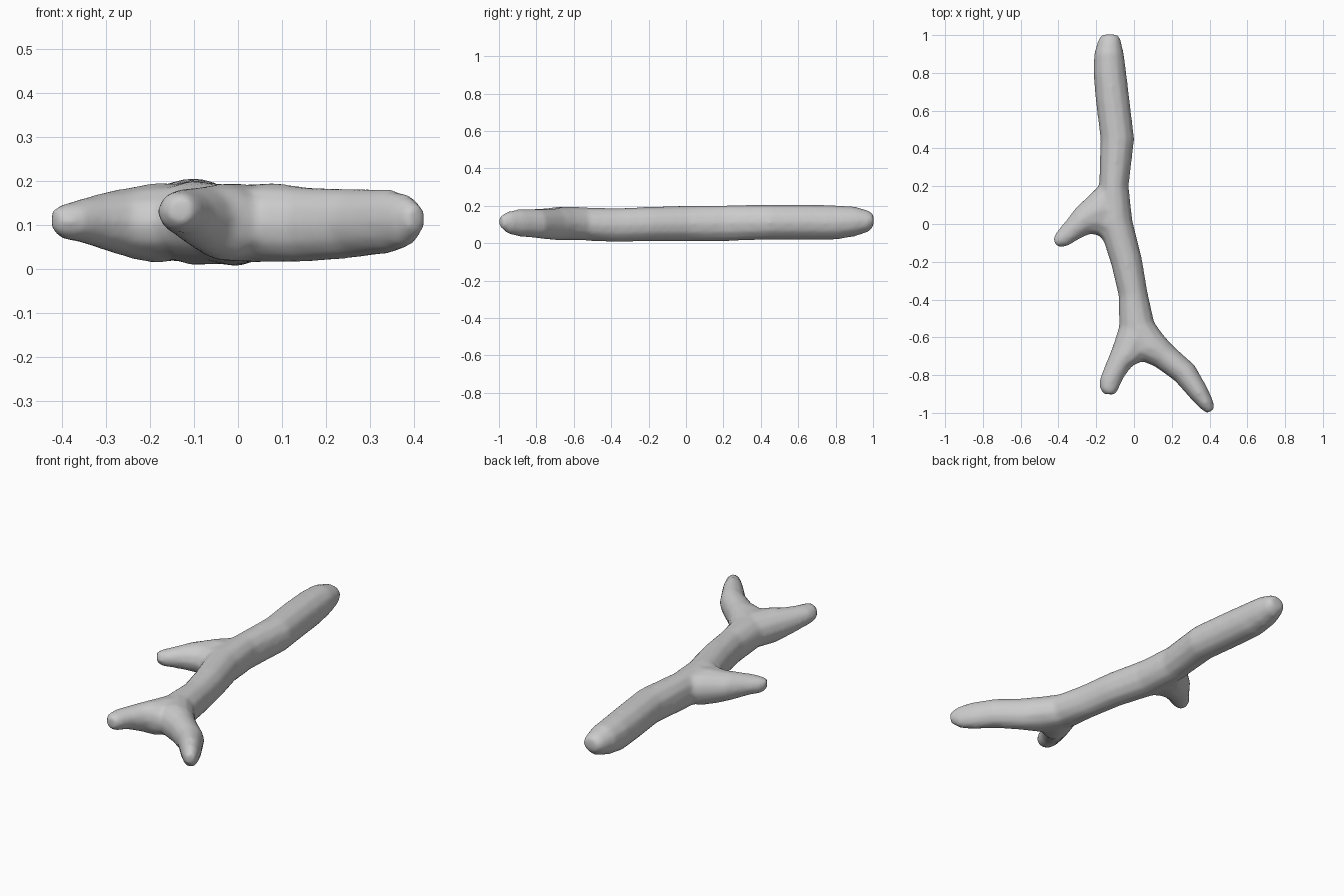
import bpy, bmesh, math

SIDES = 12


def tube(bm, rings):
    """Closed tube; each ring = (left x, left y, right x, right y, z low, z high)."""
    loops = []
    for x1, y1, x2, y2, lo, hi in rings:
        loop = []
        for i in range(SIDES):
            a = 2 * math.pi * i / SIDES
            c, s = math.cos(a), math.sin(a)
            loop.append(bm.verts.new(((x1 + x2) / 2 + (x2 - x1) / 2 * c,
                                      (y1 + y2) / 2 + (y2 - y1) / 2 * c,
                                      (lo + hi) / 2 + (hi - lo) / 2 * s)))
        loops.append(loop)
    for a, b in zip(loops, loops[1:]):
        for i in range(SIDES):
            j = (i + 1) % SIDES
            bm.faces.new((a[i], a[j], b[j], b[i]))
    bm.faces.new(loops[0][::-1])
    bm.faces.new(loops[-1])


# main stem, bending into the right-hand prong
stem = [
    (-.17, 1.003, -.085, 1.003, .09, .155),
    (-.19, .975, -.07, .975, .06, .175),
    (-.212, .90, -.053, .90, .035, .197),
    (-.216, .80, -.04, .80, .018, .203),
    (-.203, .65, -.022, .65, .018, .206),
    (-.178, .45, .002, .45, .018, .206),
    (-.185, .20, -.028, .20, .01, .203),
    (-.19, .0, -.008, .02, .008, .202),
    (-.12, -.22, .042, -.18, .01, .195),
    (-.082, -.38, .072, -.36, .005, .188),
    (-.08, -.54, .108, -.52, .013, .192),
    (.0, -.71, .155, -.585, .015, .197),
    (.11, -.755, .205, -.642, .015, .187),
    (.215, -.83, .322, -.748, .025, .183),
    (.30, -.925, .385, -.86, .035, .182),
    (.345, -.972, .417, -.93, .05, .17),
    (.385, -1.003, .427, -.978, .085, .145),
]

# short prong of the fork
prong = [
    (-.06, -.45, .06, -.45, .03, .17),
    (-.082, -.55, .10, -.66, .015, .195),
    (-.112, -.645, .04, -.73, .018, .195),
    (-.148, -.735, -.01, -.752, .045, .188),
    (-.182, -.82, -.055, -.815, .075, .183),
    (-.182, -.87, -.085, -.88, .085, .178),
    (-.16, -.90, -.10, -.903, .105, .165),
]

# side twig on the left, flaring where it meets the stem
twig = [
    (-.10, -.16, -.10, .30, .03, .19),
    (-.19, -.06, -.18, .21, .012, .197),
    (-.24, -.055, -.235, .155, .022, .188),
    (-.29, -.08, -.305, .09, .04, .177),
    (-.35, -.117, -.365, .012, .06, .16),
    (-.38, -.122, -.413, -.045, .067, .148),
    (-.408, -.12, -.428, -.08, .085, .14),
]

mesh = bpy.data.meshes.new("branch")
bm = bmesh.new()
for part in (stem, prong, twig):
    rings = part
    start = len(bm.faces)
    tube(bm, rings)
    bm.faces.ensure_lookup_table()
    bmesh.ops.recalc_face_normals(bm, faces=bm.faces[start:])
bm.to_mesh(mesh)
bm.free()

branch = bpy.data.objects.new("branch", mesh)
bpy.context.collection.objects.link(branch)

# fuse the limbs into one skin and soften the joints
fuse = branch.modifiers.new("fuse", "REMESH")
fuse.mode = "VOXEL"
fuse.voxel_size = 0.012
fuse.use_smooth_shade = True
soften = branch.modifiers.new("soften", "SMOOTH")
soften.factor = 0.5
soften.iterations = 6
